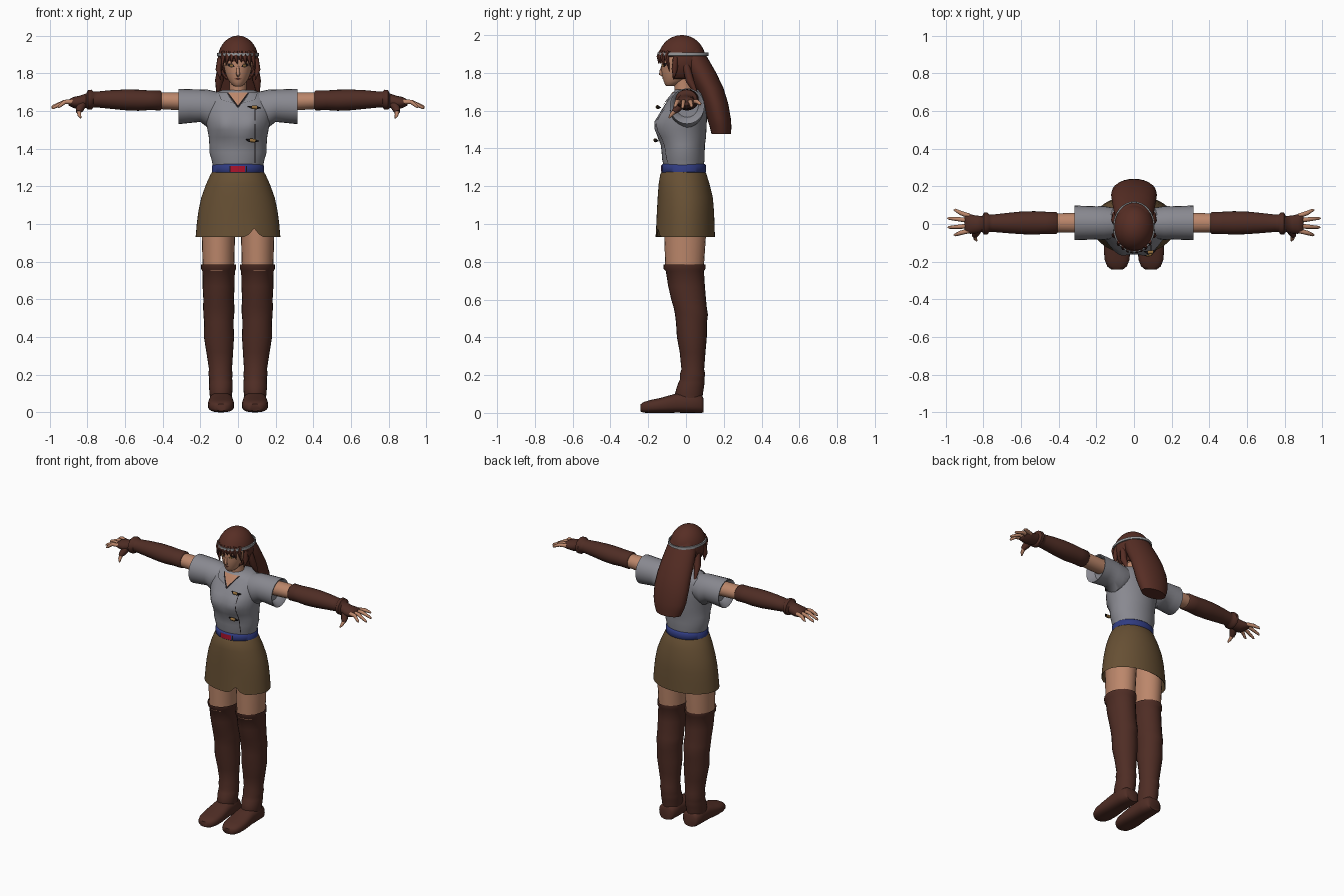
import bpy, bmesh, math
from mathutils import Vector
from mathutils.bvhtree import BVHTree


def material(name, r, g, b):
    m = bpy.data.materials.new(name)
    m.diffuse_color = (r, g, b, 1)
    return m


LEATHER = material("brown leather", .078, .026, .018)
HAIR = material("auburn hair", .095, .027, .018)
SHIRT = material("grey cloth", .25, .25, .28)
SKIRT = material("olive brown cloth", .135, .080, .034)
SKIN = material("skin", .50, .24, .145)
BLUE = material("belt blue", .03, .045, .22)
RED = material("belt red", .42, .006, .025)
SILVER = material("silver", .30, .30, .31)
DARK = material("dark trim", .012, .009, .010)
GOLD = material("gold", .30, .16, .045)


def finish(name, bm, *mats, smooth=True, fix=True):
    if fix:
        bmesh.ops.recalc_face_normals(bm, faces=bm.faces)
    me = bpy.data.meshes.new(name)
    bm.to_mesh(me)
    bm.free()
    for m in mats:
        me.materials.append(m)
    ob = bpy.data.objects.new(name, me)
    bpy.context.collection.objects.link(ob)
    if smooth:
        bpy.ops.object.select_all(action='DESELECT')
        ob.select_set(True)
        bpy.context.view_layer.objects.active = ob
        bpy.ops.object.shade_smooth_by_angle(angle=math.radians(50))
    return ob


def skin_rings(bm, rings, caps):
    vs = [[bm.verts.new(p) for p in ring] for ring in rings]
    n = len(vs[0])
    for a, b in zip(vs, vs[1:]):
        for i in range(n):
            bm.faces.new((a[i], a[(i + 1) % n], b[(i + 1) % n], b[i]))
    if caps:
        bm.faces.new(vs[0])
        bm.faces.new(vs[-1])


def loft(name, rings, *mats, axis='z', n=24, side=1, power=1, caps=True, warp=None):
    """Rings are (position along axis, centre a, centre b, radius a, radius b)."""
    out = []
    for t, ca, cb, ra, rb in rings:
        ring = []
        for i in range(n):
            c, s = math.cos(i * math.tau / n), math.sin(i * math.tau / n)
            a = ca + ra * math.copysign(abs(c) ** power, c)
            b = cb + rb * math.copysign(abs(s) ** power, s)
            p = Vector({'x': (t, a, b), 'y': (a, t, b), 'z': (a, b, t)}[axis])
            if warp:
                p = warp(p)
            p.x *= side
            ring.append(p)
        out.append(ring)
    bm = bmesh.new()
    skin_rings(bm, out, caps)
    return finish(name, bm, *mats)


def tube(name, pts, radii, mat, side=1, n=8):
    pts = [Vector((p[0] * side, p[1], p[2])) for p in pts]
    rings = []
    for k, p in enumerate(pts):
        d = (pts[min(k + 1, len(pts) - 1)] - pts[max(k - 1, 0)]).normalized()
        u = d.cross(Vector((.1, 1, .2))).normalized()
        v = d.cross(u)
        rings.append([p + radii[k] * (math.cos(i * math.tau / n) * u + math.sin(i * math.tau / n) * v)
                      for i in range(n)])
    bm = bmesh.new()
    skin_rings(bm, rings, True)
    return finish(name, bm, mat)


def decal(name, target, pts, mat, lift=.003, cuts=3):
    """Thin plate given in x, z and laid on the front of the target."""
    tree = BVHTree.FromPolygons([v.co for v in target.data.vertices],
                                [p.vertices for p in target.data.polygons])
    bm = bmesh.new()
    f = bm.faces.new([bm.verts.new((x, -1, z)) for x, z in pts])
    f.normal_update()
    if f.normal.y > 0:
        f.normal_flip()
    bmesh.ops.triangulate(bm, faces=bm.faces)
    bmesh.ops.subdivide_edges(bm, edges=bm.edges, cuts=cuts, use_grid_fill=True)
    for v in bm.verts:
        hit = tree.ray_cast(v.co, Vector((0, 1, 0)))[0]
        v.co.y = (hit.y if hit else -.05) - lift
    return finish(name, bm, mat, fix=False)


# Torso
def bust(p):
    if p.y < 0:
        for x in (-.075, .075):
            p.y -= .022 * math.exp(-((p.x - x) / .045) ** 2 - ((p.z - 1.53) / .055) ** 2)
    return p


shirt = loft("shirt", [(1.30, 0, -.012, .132, .105), (1.34, 0, -.014, .140, .112), (1.38, 0, -.015, .152, .114),
                       (1.42, 0, -.017, .152, .117), (1.46, 0, -.022, .155, .128), (1.50, 0, -.026, .162, .134),
                       (1.54, 0, -.024, .170, .134), (1.58, 0, -.016, .176, .126), (1.62, 0, -.006, .180, .113),
                       (1.66, 0, .004, .172, .098), (1.69, 0, .010, .140, .084), (1.712, 0, .010, .080, .066)],
             SHIRT, n=40, warp=bust)

# Belt with a red front panel
belt = loft("belt", [(1.268, 0, -.012, .130, .112), (1.274, 0, -.012, .138, .118), (1.310, 0, -.012, .138, .118),
                     (1.318, 0, -.012, .130, .110)], BLUE, n=40)
decal("belt_panel", belt, [(-.04, 1.277), (.037, 1.277), (.037, 1.309), (-.04, 1.309)], RED)
for x in (-.045, .042):
    decal("belt_edge", belt, [(x, 1.277), (x + .006, 1.277), (x + .006, 1.309), (x, 1.309)], DARK)


# Skirt with a notch in the front hem
def hem(p):
    if p.z < .94 and p.y < 0:
        p.z += max(0, .048 - abs(p.x - .085) * 1.25)
    return p


loft("skirt", [(1.278, 0, -.014, .135, .112), (1.265, 0, -.014, .145, .122), (1.21, 0, -.010, .170, .135),
               (1.14, 0, -.004, .195, .146), (1.07, 0, -.003, .210, .151), (1.00, 0, -.003, .219, .154),
               (.93, 0, -.004, .225, .157), (.935, 0, -.004, .218, .150), (1.05, 0, -.003, .205, .146)],
     SKIRT, n=48, warp=hem)

# Head and neck
loft("neck", [(1.65, 0, -.005, .055, .055), (1.70, 0, -.012, .045, .047), (1.78, 0, -.02, .044, .048)], SKIN)
head = loft("head", [(1.730, 0, -.085, .016, .018), (1.738, 0, -.075, .030, .036), (1.755, 0, -.060, .045, .058),
                     (1.78, 0, -.045, .060, .080), (1.81, 0, -.040, .070, .090), (1.85, 0, -.035, .078, .095),
                     (1.89, 0, -.030, .082, .102), (1.94, 0, -.025, .065, .080)], SKIN)
tube("nose", [(0, -.122, 1.845), (0, -.131, 1.81), (0, -.134, 1.795), (0, -.120, 1.785)],
     [.006, .009, .010, .007], SKIN)
decal("lips", head, [(-.018, 1.771), (0, 1.763), (.018, 1.771), (.006, 1.776), (-.006, 1.776)], HAIR, .002)
for s in (-1, 1):
    def sx(pts):
        return [(x * s, z) for x, z in pts]
    decal("eye", head, sx([(.016, 1.836), (.036, 1.830), (.055, 1.840), (.056, 1.852), (.032, 1.853)]), DARK, .002)
    decal("iris", head, sx([(.026, 1.835), (.042, 1.835), (.042, 1.846), (.026, 1.846)]), GOLD, .004)
    decal("eyebrow", head, sx([(.014, 1.862), (.060, 1.868), (.055, 1.876), (.014, 1.869)]), HAIR, .002)

# Hair cap, open at the face
bm = bmesh.new()
bmesh.ops.create_uvsphere(bm, u_segments=32, v_segments=24, radius=1)
for v in bm.verts:
    v.co = Vector((v.co.x * .108, v.co.y * .126 - .022, v.co.z * .13 + 1.87))
gone = [f for f in bm.faces for c in [f.calc_center_median()]
        if (c.y < -.062 and c.z < 1.885) or c.z < 1.77]
bmesh.ops.delete(bm, geom=gone, context='FACES')
cap = finish("hair_cap", bm, HAIR)
cap.modifiers.new("thickness", 'SOLIDIFY').thickness = .012

loft("long_hair", [(1.93, 0, .025, .080, .060), (1.87, 0, .045, .100, .075), (1.80, 0, .082, .110, .078),
                   (1.72, 0, .125, .117, .073), (1.64, 0, .155, .122, .068), (1.56, 0, .174, .116, .063),
                   (1.52, 0, .182, .106, .058), (1.477, 0, .187, .088, .052)], HAIR)
loft("head_band", [(1.890, 0, -.016, .104, .130), (1.891, 0, -.016, .112, .136), (1.907, 0, -.016, .111, .135),
                   (1.908, 0, -.016, .104, .128)], SILVER, n=32, caps=False)

# Fringe: start x, tip x, tip z
for i, (x, tip, z) in enumerate([(-.078, -.088, 1.81), (-.055, -.066, 1.838), (-.032, -.036, 1.853),
                                 (-.010, -.003, 1.846), (.014, .020, 1.858), (.036, .044, 1.846),
                                 (.058, .068, 1.832), (.080, .090, 1.805)]):
    def front(q):
        return -.018 - .126 * math.sqrt(max(0, 1 - (q / .108) ** 2))
    tube(f"fringe_{i + 1}", [(x, front(x) + .012, 1.915), (x, front(x), 1.885), (tip, front(tip), z)],
         [.012, .014, .001], HAIR, n=6)

# Neckline, cord, collar and front closure
decal("neck_opening", shirt, [(-.055, 1.698), (0, 1.63), (.055, 1.698)], SKIN, .004, 5)
for s in (-1, 1):
    decal("neck_cord", shirt, [(s * .052, 1.698), (s * .061, 1.698), (s * .003, 1.617), (-s * .003, 1.625)],
          DARK, .006, 5)
    decal("collar", shirt, [(s * .061, 1.698), (s * .105, 1.698), (s * .090, 1.660), (s * .022, 1.640)],
          SHIRT, .009, 5)
decal("front_seam", shirt, [(.088, 1.325), (.092, 1.325), (.092, 1.61), (.088, 1.61)], DARK, .002, 9)
for x, y, z in ((.085, -.145, 1.618), (.075, -.157, 1.442)):
    tube("toggle", [(x - .033, y, z + .006), (x - .015, y - .006, z + .002), (x + .015, y - .004, z),
                    (x + .036, y + .012, z - .002)], [.002, .008, .008, .002], DARK)
    tube("toggle_wrap", [(x - .012, y - .006, z + .002), (x + .016, y - .004, z)], [.010, .010], GOLD)

for s in (-1, 1):
    tag = "left" if s > 0 else "right"
    tube(f"{tag}_side_lock", [(.096, -.055, 1.88), (.103, -.060, 1.82), (.092, -.066, 1.765)],
         [.014, .016, .002], HAIR, s)
    tube(f"{tag}_back_lock", [(.088, .0, 1.84), (.100, .02, 1.76), (.108, .06, 1.68)], [.02, .022, .006], HAIR, s)

    # Sleeve and arm
    loft(f"{tag}_sleeve", [(.10, .005, 1.620, .080, .080), (.16, .005, 1.612, .090, .101),
                           (.20, .006, 1.628, .088, .086), (.26, .006, 1.626, .090, .090),
                           (.315, .006, 1.624, .092, .094), (.313, .006, 1.624, .085, .087),
                           (.27, .006, 1.630, .060, .065)], SHIRT, axis='x', side=s)
    loft(f"{tag}_arm", [(.25, .006, 1.650, .052, .047), (.33, .006, 1.652, .052, .047),
                        (.43, .006, 1.655, .050, .044)], SKIN, axis='x', side=s)

    # Fingerless long glove
    loft(f"{tag}_glove", [(.405, .006, 1.656, .050, .046), (.412, .006, 1.656, .058, .053),
                          (.47, .006, 1.657, .059, .052), (.53, .006, 1.657, .062, .056),
                          (.60, .006, 1.659, .060, .055), (.68, .005, 1.661, .053, .049),
                          (.75, .004, 1.661, .046, .042), (.768, .004, 1.661, .046, .043),
                          (.778, .003, 1.660, .058, .053), (.797, .002, 1.659, .058, .052),
                          (.806, .000, 1.655, .042, .038), (.84, -.003, 1.645, .048, .036),
                          (.87, 0, 1.645, .052, .030), (.893, .003, 1.645, .051, .020),
                          (.90, .004, 1.644, .044, .013)], LEATHER, axis='x', side=s)
    for i, (y0, x1, y1, z1) in enumerate([(-.036, .957, -.058, 1.618), (-.010, .988, -.018, 1.612),
                                          (.018, .990, .030, 1.618), (.043, .957, .074, 1.630)]):
        tube(f"{tag}_finger_{i + 1}", [(.875, y0, 1.648), (.92, (y0 + y1) / 2, 1.648), (x1 - .008, y1, z1 + .006),
                                       (x1, y1, z1)], [.013, .012, .008, .003], SKIN, s)
    tube(f"{tag}_thumb_glove", [(.825, -.020, 1.640), (.842, -.050, 1.608), (.848, -.064, 1.594)],
         [.024, .021, .014], LEATHER, s)
    tube(f"{tag}_thumb", [(.845, -.055, 1.602), (.842, -.078, 1.578), (.835, -.090, 1.562)],
         [.013, .010, .004], SKIN, s)

    # Thigh and tall boot
    loft(f"{tag}_thigh", [(1.10, .100, -.004, .096, .115), (.93, .104, -.005, .088, .110),
                          (.75, .104, -.008, .083, .101)], SKIN, side=s)
    loft(f"{tag}_boot", [(.775, .103, -.008, .082, .100), (.786, .103, -.009, .093, .111),
                         (.762, .103, -.008, .093, .110), (.750, .103, -.006, .086, .101),
                         (.67, .103, .003, .085, .097), (.60, .103, .014, .081, .092),
                         (.56, .102, .022, .083, .088), (.52, .102, .029, .082, .087),
                         (.48, .102, .029, .078, .082), (.40, .101, .031, .080, .079),
                         (.32, .097, .035, .071, .068), (.23, .093, .036, .061, .060),
                         (.205, .093, .035, .064, .067), (.18, .092, .033, .061, .064),
                         (.16, .091, .029, .062, .069), (.135, .091, .023, .063, .072),
                         (.10, .091, .015, .060, .074), (.05, .091, .020, .055, .066)], LEATHER, side=s)
    loft(f"{tag}_foot", [(.092, .09, .040, .044, .038), (.080, .09, .048, .057, .048),
                         (.02, .09, .055, .062, .055), (-.05, .09, .052, .064, .051),
                         (-.09, .09, .046, .067, .046), (-.14, .09, .039, .070, .039),
                         (-.19, .09, .034, .066, .034), (-.225, .09, .029, .052, .028),
                         (-.242, .09, .026, .030, .018)], LEATHER, axis='y', side=s, power=.75)
